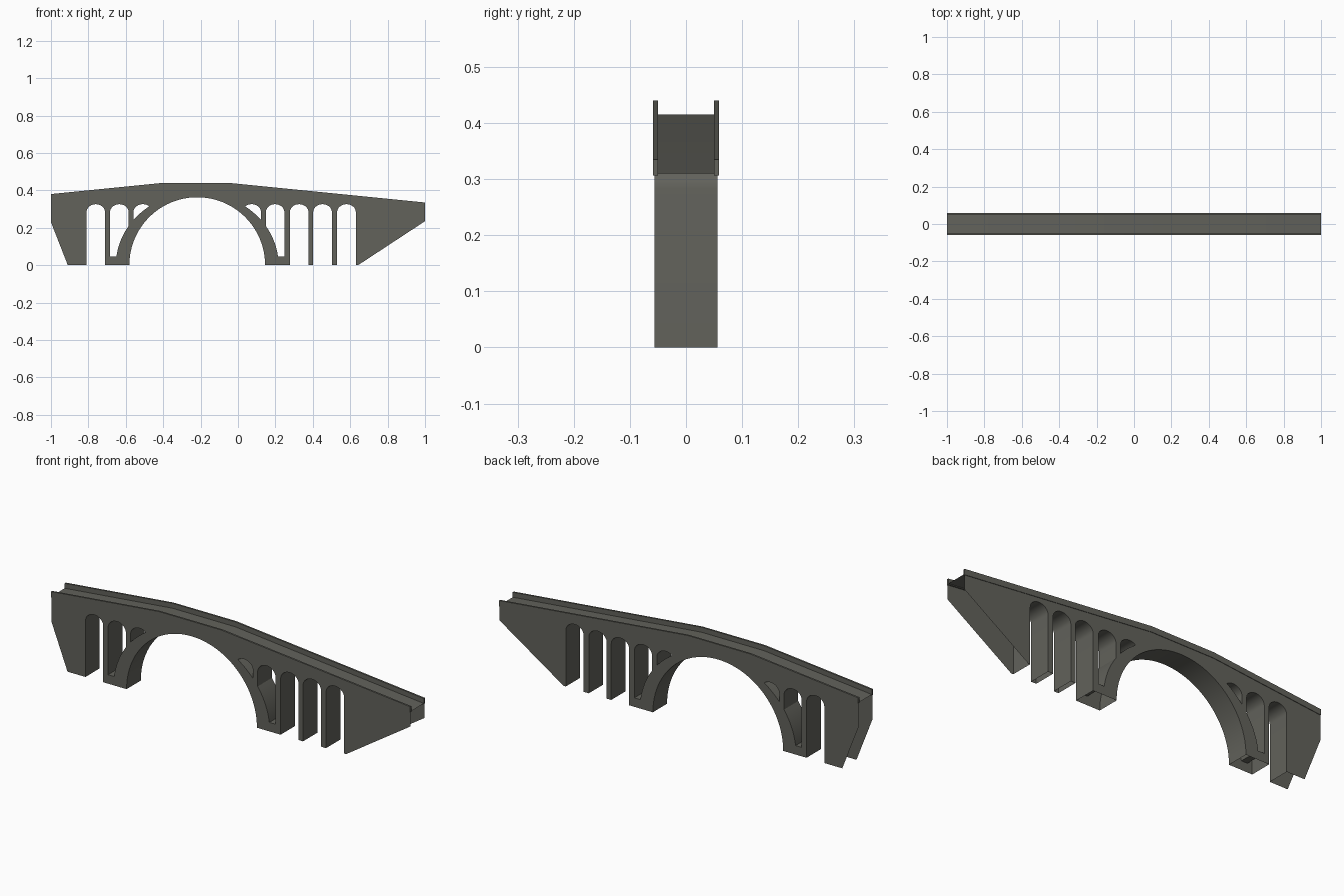
import bpy, bmesh, math
from mathutils import Vector
from mathutils.geometry import tessellate_polygon

if "Cube" in bpy.data.objects:
    bpy.data.objects.remove(bpy.data.objects["Cube"])

stone = bpy.data.materials.new("dark_grey_stone")
stone.diffuse_color = (0.122, 0.122, 0.105, 1)
stone.use_nodes = True
stone.node_tree.nodes["Principled BSDF"].inputs["Base Color"].default_value = stone.diffuse_color

CX, R = -0.218, 0.363           # main arch centre and radius
EA, EB = 0.435, 0.389           # outer ellipse of the arch ring
SPRING, RISE = 0.283, 0.043     # small arch tops
W = 0.0565                      # half width of the walls
TOP = [(-1, 0.38), (-0.4, 0.44), (-0.05, 0.44), (1, 0.335)]


def finish(bm, name, smooth=False):
    bmesh.ops.remove_doubles(bm, verts=bm.verts, dist=1e-5)
    bmesh.ops.recalc_face_normals(bm, faces=bm.faces)
    me = bpy.data.meshes.new(name)
    bm.to_mesh(me)
    bm.free()
    me.materials.append(stone)
    ob = bpy.data.objects.new(name, me)
    bpy.context.collection.objects.link(ob)
    if smooth:
        bpy.ops.object.select_all(action='DESELECT')
        ob.select_set(True)
        bpy.context.view_layer.objects.active = ob
        bpy.ops.object.shade_smooth_by_angle(angle=math.radians(30))
    return ob


def arc(cx, cz, rx, rz, a0, a1, n):
    return [(cx + rx * math.cos(a0 + (a1 - a0) * i / n),
             cz + rz * math.sin(a0 + (a1 - a0) * i / n)) for i in range(n + 1)]


def bay(x0, x1):
    """Round-topped opening standing on the ground, from right to left."""
    top = arc((x0 + x1) / 2, SPRING, (x1 - x0) / 2, RISE, 0, math.pi, 16)
    return [(x1, 0)] + top + [(x0, 0)]


def tall_spandrel():
    """Opening beside the arch ring, u measured from the arch centre."""
    u0, u1, z0 = 0.367, 0.466, 0.045
    top = arc((u0 + u1) / 2, SPRING, (u1 - u0) / 2, RISE, 0, math.pi, 16)
    ring = arc(0, 0, EA, EB, math.acos(u0 / EA), math.asin(z0 / EB), 10)
    return [(u1, z0)] + top + ring


def small_spandrel():
    """Little opening above the haunch, cut off by the ring."""
    top = [p for p in arc(0.291, SPRING, 0.05, RISE, 0, math.pi, 32)
           if (p[0] / EA) ** 2 + (p[1] / EB) ** 2 > 1.004]
    u, z = top[-1]
    ring = arc(0, 0, EA, EB, math.atan2(z / EB, u / EA),
               math.acos(0.341 / EA), 8)
    return top + ring


# Bridge shell: side walls with openings, open below and at both ends
bays = [bay(0.53, 0.63), bay(0.402, 0.502), bay(0.277, 0.377),
        arc(CX, 0, R, R, 0, math.pi, 48), bay(-0.81, -0.711)]
holes = [[(CX + s * u, z) for u, z in f()]
         for f in (tall_spandrel, small_spandrel) for s in (-1, 1)]
outline = [(x, z - 0.025) for x, z in TOP] + [(1, 0.235), (0.642, 0)]
for b in bays:
    outline += b
outline += [(-0.91, 0), (-1, 0.23)]

bm = bmesh.new()
loops = [outline] + holes
flat = [p for l in loops for p in l]
tris = tessellate_polygon([[Vector((x, z, 0)) for x, z in l] for l in loops])
for y in (-W, W):
    vs = [bm.verts.new((x, y, z)) for x, z in flat]
    for t in tris:
        bm.faces.new([vs[i] for i in t])
# Inner surfaces of every opening
for chain in bays + [h + h[:1] for h in holes]:
    for (xa, za), (xb, zb) in zip(chain, chain[1:]):
        if math.hypot(xa - xb, za - zb) > 1e-4:
            bm.faces.new([bm.verts.new(c) for c in
                          ((xa, -W, za), (xb, -W, zb), (xb, W, zb), (xa, W, za))])
# Road surface
for (xa, za), (xb, zb) in zip(TOP, TOP[1:]):
    bm.faces.new([bm.verts.new(c) for c in
                  ((xa, -W, za - 0.025), (xb, -W, zb - 0.025),
                   (xb, W, zb - 0.025), (xa, W, za - 0.025))])
finish(bm, "bridge_shell", smooth=True)

# Parapets, slightly overhanging the walls
for side, name in ((-1, "front_parapet"), (1, "back_parapet")):
    bm = bmesh.new()
    rings = [[bm.verts.new((x, side * y, z + dz)) for y, dz in
              ((0.05, 0), (0.059, 0), (0.059, -0.029), (0.05, -0.029))]
             for x, z in TOP]
    for a, b in zip(rings, rings[1:]):
        for i in range(4):
            j = (i + 1) % 4
            bm.faces.new((a[i], a[j], b[j], b[i]))
    bm.faces.new(rings[0])
    bm.faces.new(rings[-1])
    finish(bm, name)
